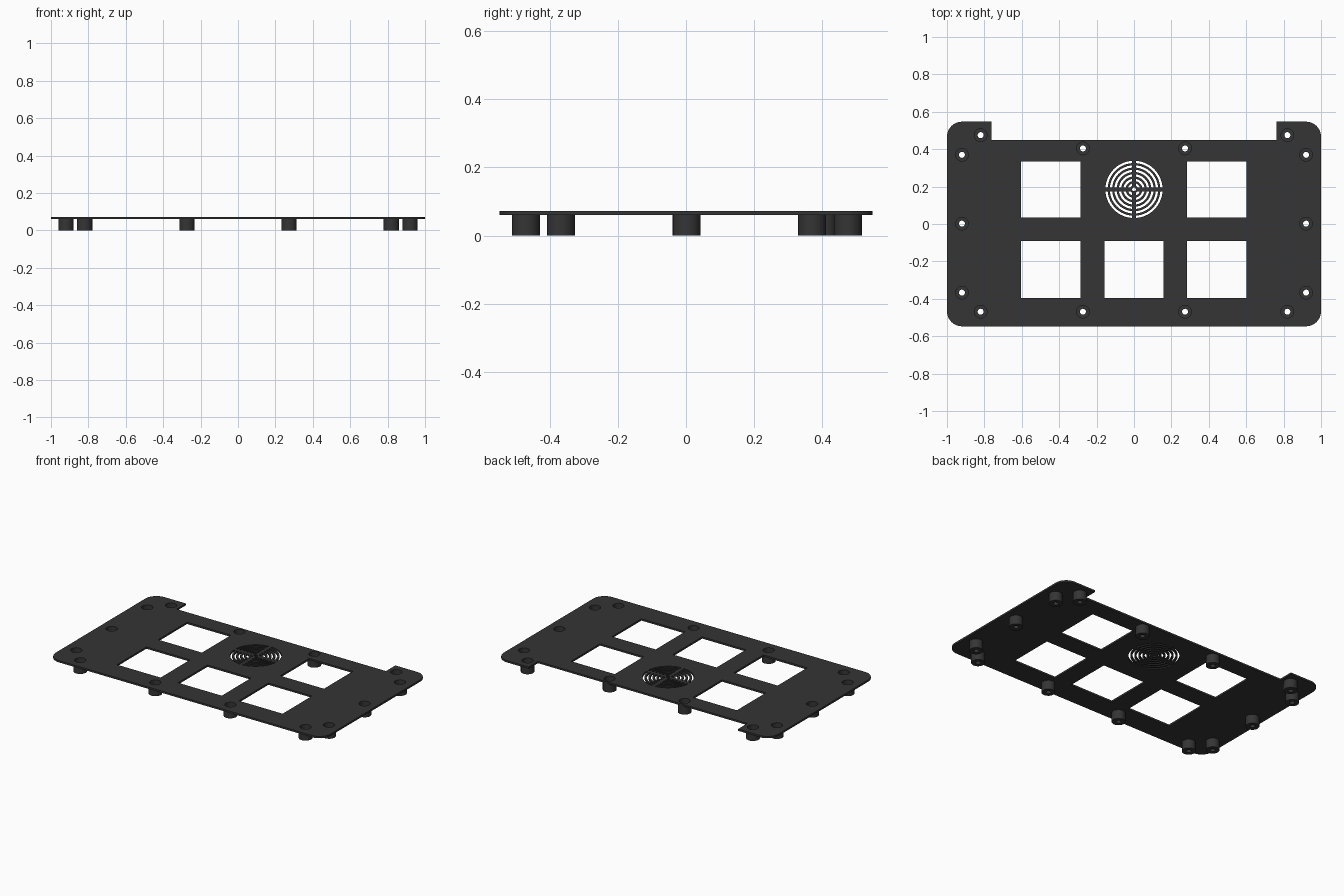
import bpy, bmesh
from math import pi, cos, sin, asin

cube = bpy.data.objects.get("Cube")
if cube:
    bpy.data.objects.remove(cube, do_unlink=True)

PLATE_BOTTOM, PLATE_TOP = 0.06, 0.072
BORE, HEAD, BOSS = 0.016, 0.034, 0.041

charcoal = bpy.data.materials.new("charcoal")
charcoal.use_nodes = True
COLOUR = (0.035, 0.035, 0.035, 1)
charcoal.diffuse_color = COLOUR
charcoal.node_tree.nodes["Principled BSDF"].inputs["Base Color"].default_value = COLOUR


def arc(cx, cy, r, a0, a1, n):
    return [(cx + r * cos(a0 + (a1 - a0) * i / n),
             cy + r * sin(a0 + (a1 - a0) * i / n)) for i in range(n + 1)]


def circle(cx, cy, r, n=32):
    return arc(cx, cy, r, 0, 2 * pi, n)[:-1]


def rect(x0, x1, y0, y1):
    return [(x0, y0), (x1, y0), (x1, y1), (x0, y1)]


def add_object(name, mesh):
    obj = bpy.data.objects.new(name, mesh)
    bpy.context.collection.objects.link(obj)
    mesh.materials.clear()
    mesh.materials.append(charcoal)
    bpy.ops.object.select_all(action='DESELECT')
    obj.select_set(True)
    bpy.context.view_layer.objects.active = obj
    bpy.ops.object.shade_smooth_by_angle(angle=0.6)
    return obj


# Outline with rounded corners and a notch along the back edge
W, D, R = 1.0, 0.547, 0.08
outline = (arc(-W + R, -D + R, R, pi, 1.5 * pi, 10)
           + arc(W - R, -D + R, R, 1.5 * pi, 2 * pi, 10)
           + arc(W - R, D - R, R, 0, pi / 2, 10)
           + [(0.762, D), (0.762, 0.45), (-0.762, 0.45), (-0.762, D)]
           + arc(-W + R, D - R, R, pi / 2, pi, 10))

# Screw positions, mirrored left and right
half = [(0.92, 0.37), (0.92, 0.002), (0.92, -0.367), (0.82, 0.475),
        (0.82, -0.469), (0.273, 0.404), (0.273, -0.469)]
screws = [(s * x, y) for x, y in half for s in (-1, 1)]

# Square windows
windows = [rect(-0.605, -0.286, 0.034, 0.335), rect(0.284, 0.602, 0.034, 0.335)]
windows += [rect(c - 0.159, c + 0.159, -0.396, -0.09) for c in (-0.445, 0, 0.443)]

# Round grille: quarter-ring slots between cross spokes, with a centre hole
GY, SPOKE = 0.185, 0.011
slots = [circle(0, GY, 0.01, 16)]
for k in range(6):
    inner = 0.021 + 0.024 * k
    outer = inner + 0.012
    for q in range(4):
        a = q * pi / 2
        i, o = asin(SPOKE / inner), asin(SPOKE / outer)
        slots.append(arc(0, GY, outer, a + o, a + pi / 2 - o, 14)
                     + arc(0, GY, inner, a + pi / 2 - i, a + i, 14))

# Plate: filled flat curve, extruded and converted to a mesh
curve = bpy.data.curves.new("plate_outline", 'CURVE')
curve.dimensions = '2D'
curve.fill_mode = 'BOTH'
curve.extrude = (PLATE_TOP - PLATE_BOTTOM) / 2
for loop in [outline] + windows + slots + [circle(x, y, HEAD) for x, y in screws]:
    spline = curve.splines.new('POLY')
    spline.points.add(len(loop) - 1)
    for point, (x, y) in zip(spline.points, loop):
        point.co = (x, y, 0, 1)
    spline.use_cyclic_u = True
helper = bpy.data.objects.new("plate_outline", curve)
bpy.context.collection.objects.link(helper)
bpy.context.view_layer.update()
plate_mesh = bpy.data.meshes.new_from_object(
    helper.evaluated_get(bpy.context.evaluated_depsgraph_get()))
bpy.data.objects.remove(helper, do_unlink=True)
bm = bmesh.new()
bm.from_mesh(plate_mesh)
bmesh.ops.remove_doubles(bm, verts=bm.verts, dist=0.0002)
bmesh.ops.translate(bm, verts=bm.verts, vec=(0, 0, (PLATE_TOP + PLATE_BOTTOM) / 2))
bmesh.ops.recalc_face_normals(bm, faces=bm.faces)
bm.to_mesh(plate_mesh)
bm.free()
add_object("plate", plate_mesh)

# Bosses: turned profile with a through bore and a recess for the screw head
profile = [(BORE, 0), (BOSS, 0), (BOSS, PLATE_BOTTOM), (HEAD, PLATE_BOTTOM),
           (HEAD, 0.025), (BORE, 0.025)]
boss_mesh = bpy.data.meshes.new("boss")
bm = bmesh.new()
rings = [[bm.verts.new((x, y, z)) for x, y in circle(0, 0, r)] for r, z in profile]
for k, low in enumerate(rings):
    high = rings[(k + 1) % len(rings)]
    for j in range(len(low)):
        n = (j + 1) % len(low)
        bm.faces.new((low[j], low[n], high[n], high[j]))
bmesh.ops.recalc_face_normals(bm, faces=bm.faces)
bm.to_mesh(boss_mesh)
bm.free()
for x, y in screws:
    side = "left" if x > 0 else "right"
    add_object("screw_boss_" + side, boss_mesh).location = (x, y, 0)
